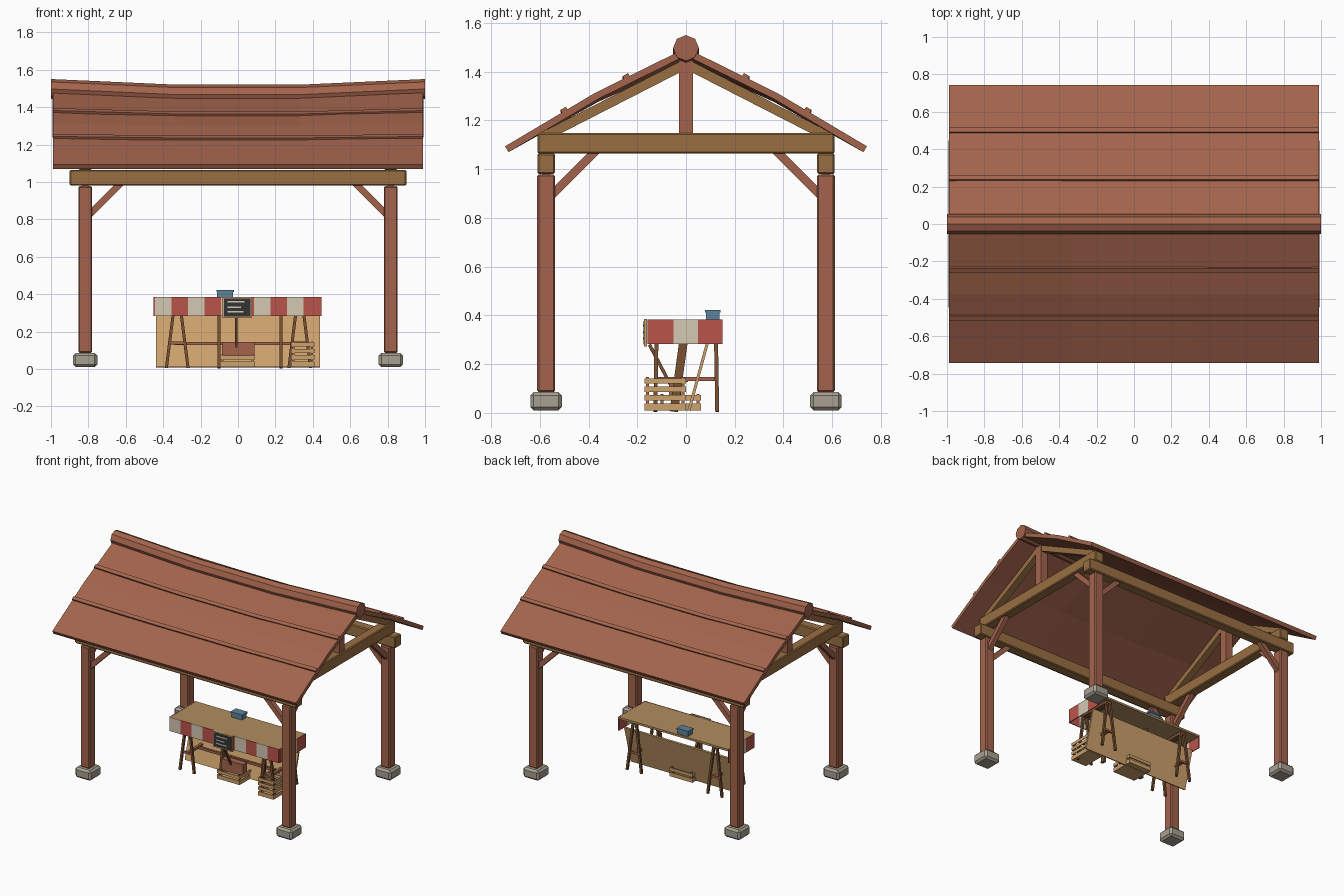
import bpy, bmesh, math
from mathutils import Vector, Matrix

if "Cube" in bpy.data.objects:
    bpy.data.objects.remove(bpy.data.objects["Cube"])


def mat(name, r, g, b):
    m = bpy.data.materials.new(name)
    lin = [((c / 255 + 0.055) / 1.055) ** 2.4 for c in (r, g, b)]
    m.diffuse_color = (*lin, 1)
    m.use_nodes = True
    m.node_tree.nodes["Principled BSDF"].inputs["Base Color"].default_value = m.diffuse_color
    return m


RED_WOOD = mat("red_brown_wood", 163, 100, 76)
OAK = mat("oak_beam", 154, 111, 66)
STONE = mat("stone", 168, 160, 146)
TAN = mat("tan_board", 206, 163, 108)
TABLE = mat("table_wood", 178, 142, 94)
RED = mat("awning_red", 186, 84, 74)
CREAM = mat("awning_cream", 212, 200, 178)
BLUE = mat("cash_box_blue", 92, 130, 155)
SLATE = mat("slate", 50, 52, 54)
LEG = mat("dark_leg_wood", 120, 80, 50)


def finish(name, bm, *mats):
    me = bpy.data.meshes.new(name)
    bm.to_mesh(me)
    bm.free()
    for m in mats:
        me.materials.append(m)
    ob = bpy.data.objects.new(name, me)
    bpy.context.collection.objects.link(ob)
    return ob


def bar(name, a, b, w, h, m, bevel=0.0, up=(0, 0, 1)):
    """Square bar from a to b; w is across, h is along the up direction."""
    a, b = Vector(a), Vector(b)
    d = (b - a).normalized()
    up = Vector(up)
    if abs(d.dot(up)) > 0.99:
        up = Vector((0, 1, 0))
    s = d.cross(up).normalized()
    u = s.cross(d)
    M = Matrix((s, d, u)).transposed().to_4x4()
    M.translation = (a + b) / 2
    bm = bmesh.new()
    bmesh.ops.create_cube(bm, size=1)
    bmesh.ops.scale(bm, vec=(w, (b - a).length, h), verts=bm.verts)
    if bevel:
        bmesh.ops.bevel(bm, geom=bm.edges[:], offset=bevel, segments=1, affect='EDGES')
    bmesh.ops.transform(bm, matrix=M, verts=bm.verts)
    return finish(name, bm, m)


def box(name, x0, x1, y0, y1, z0, z1, m, bevel=0.0):
    yc, zc = (y0 + y1) / 2, (z0 + z1) / 2
    return bar(name, (x0, yc, zc), (x1, yc, zc), abs(y1 - y0), abs(z1 - z0), m, bevel)


PX, PY = 0.817, 0.574

# Posts, stones and braces at the four corners
for sx in (-1, 1):
    for sy in (-1, 1):
        x, y = sx * PX, sy * PY
        box("post_stone", x - .065, x + .065, y - .065, y + .065, .01, .085, STONE, .014)
        box("post", x - .037, x + .037, y - .037, y + .037, .085, .978, RED_WOOD, .007)
        bar("side_brace", (x, sy * .56, .885), (x, sy * .36, 1.085), .035, .035, RED_WOOD)
        bar("long_brace", (sx * .80, y, .82), (sx * .62, y, 1.0), .035, .035, RED_WOOD)
        bar("rafter", (x, sy * .60, 1.125), (x, 0, 1.432), .05, .04, OAK)

# Horizontal beams and king posts
for s in (-1, 1):
    box("long_beam", -.9, .9, s * PY - .036, s * PY + .036, .98, 1.065, OAK, .006)
    box("tie_beam", s * PX - .036, s * PX + .036, -.61, .61, 1.065, 1.148, OAK, .006)
    box("king_post", s * PX - .028, s * PX + .028, -.028, .028, 1.148, 1.45, RED_WOOD)

# Roof slopes: bent across the slope, sagging toward the middle
XS = [(-.99, 0), (-.33, 1), (.33, 1), (.99, 0)]
PROFILE = [(.742, 1.094, 0), (.373, 1.313, .012), (0, 1.497, .03)]


def roof_z(y, sag):
    for (y0, z0, s0), (y1, z1, s1) in zip(PROFILE, PROFILE[1:]):
        if y >= y1:
            t = (y - y0) / (y1 - y0)
            return z0 + t * (z1 - z0) - sag * (s0 + t * (s1 - s0))


for s, side in ((-1, "front"), (1, "back")):
    bm = bmesh.new()
    rows = [[bm.verts.new((x, s * y, z - k * dz)) for x, k in XS] for y, z, dz in PROFILE]
    for r0, r1 in zip(rows, rows[1:]):
        for i in range(3):
            q = (r0[i], r0[i + 1], r1[i + 1], r1[i])
            bm.faces.new(q if s < 0 else q[::-1])
    roof = finish(side + "_roof", bm, RED_WOOD)
    mod = roof.modifiers.new("thickness", 'SOLIDIFY')
    mod.thickness, mod.offset = .028, -1
    # Cover strips along the slope, one per roof third
    for y in (.5, .245):
        for (x0, k0), (x1, k1) in zip(XS, XS[1:]):
            bar("roof_strip", (x0, s * y, roof_z(y, k0) + .005), (x1, s * y, roof_z(y, k1) + .005),
                .026, .016, RED_WOOD, up=(0, s * .5, .87))

# Eight-sided ridge log
bm = bmesh.new()
rings = [[bm.verts.new((x * 1.0 / .99, .053 * math.sin(a * math.pi / 4),
                        1.497 - .03 * k + .053 * math.cos(a * math.pi / 4)))
          for a in range(8)] for x, k in XS]
for r0, r1 in zip(rings, rings[1:]):
    for i in range(8):
        bm.faces.new((r0[i], r0[(i + 1) % 8], r1[(i + 1) % 8], r1[i]))
bm.faces.new(rings[0])
bm.faces.new(rings[-1])
bmesh.ops.recalc_face_normals(bm, faces=bm.faces)
finish("ridge_log", bm, RED_WOOD)

# Stall table top and striped apron on three sides
X0, X1, Y0, Y1 = -.445, .44, -.152, .15
box("table_top", X0, X1, Y0, Y1, .368, .383, TABLE)
w = (X1 - X0) / 10
for i in range(10):
    box("front_stripe", X0 + i * w, X0 + (i + 1) * w, Y0 - .006, Y0, .283, .384, RED if i % 2 else CREAM)
w = (Y1 - Y0) / 3
for x in (X0 - .006, X1):
    for i in range(3):
        box("side_stripe", x, x + .006, Y0 + i * w, Y0 + (i + 1) * w, .283, .384, CREAM if i == 1 else RED)

# Leaning back panel
bar("back_panel", (0, .012, .01), (0, .088, .288), .875, .012, TAN, up=(0, 1, 0))

# Trestles: A-shaped legs front and back with a cross rail and head
for x in (-.325, .33):
    for y in (-.12, .122):
        for s in (-1, 1):
            bar("trestle_leg", (x + s * .058, y * 1.05, .005), (x + s * .012, y, .368), .016, .016, LEG)
        bar("trestle_tie", (x - .045, y, .14), (x + .045, y, .14), .012, .016, RED_WOOD)
    box("trestle_head", x - .022, x + .022, -.13, .13, .348, .368, LEG)
    box("trestle_rail", x - .01, x + .01, -.12, .12, .13, .148, RED_WOOD)
box("stretcher", -.34, .34, -.008, .008, .127, .145, RED_WOOD)

# Leaning props under the table
for x in (-.102, .23):
    bar("leaning_prop", (x, -.05, .005), (x, .0, .368), .016, .035, LEG, up=(0, 1, 0))
bar("sign_prop", (-.01, -.15, .28), (-.01, -.04, .07), .014, .014, LEG)


def crate(name, x0, x1, y0, y1, z0, z1, rows):
    """Slatted crate with corner posts and a floor."""
    pitch = (z1 - z0) / rows
    for i in range(rows):
        a, b = z0 + i * pitch + pitch * .2, z0 + (i + 1) * pitch - pitch * .15
        for y in (y0, y1 - .006):
            box(name + "_slat", x0, x1, y, y + .006, a, b, TAN)
        for x in (x0, x1 - .006):
            box(name + "_slat", x, x + .006, y0, y1, a, b, TAN)
    for x in (x0 + .006, x1 - .018):
        for y in (y0 + .006, y1 - .018):
            box(name + "_post", x, x + .012, y, y + .012, z0, z1, RED_WOOD)
    box(name + "_floor", x0, x1, y0, y1, z0, z0 + .008, TAN)


# Crates of goods
crate("right_crate", .283, .408, -.17, .0, .01, .147, 4)
crate("middle_crate", -.095, .09, -.11, .062, .01, .078, 2)
box("stored_box", -.085, .088, -.07, -.02, .06, .143, RED_WOOD)

# Sign board with framed slate and chalk strokes
box("sign_frame", -.082, .074, -.172, -.16, .272, .386, TAN)
box("sign_slate", -.074, .066, -.175, -.171, .28, .378, SLATE)
for z, x1 in ((.358, .035), (.33, .015), (.305, .03)):
    box("chalk_stroke", -.055, x1, -.177, -.174, z - .004, z + .004, CREAM)

# Cash box on the table
box("cash_box", -.112, -.026, .082, .138, .383, .411, BLUE)
box("cash_box_lid", -.116, -.022, .078, .142, .411, .423, BLUE)
